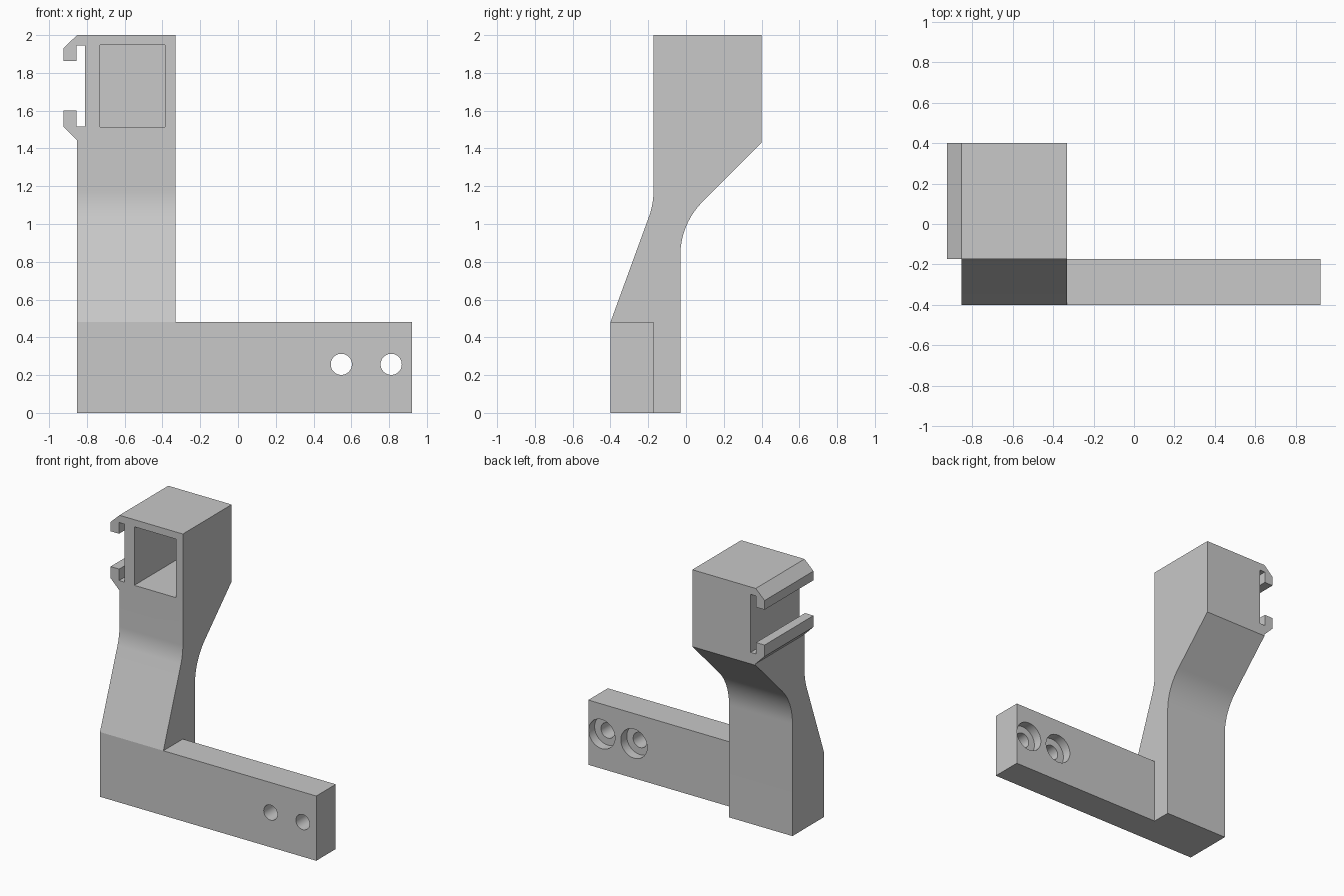
import bpy
import bmesh
from math import tan, pi
from mathutils import Vector, Matrix

cube = bpy.data.objects.get("Cube")
if cube:
    bpy.data.objects.remove(cube, do_unlink=True)

grey = bpy.data.materials.new("light grey")
grey.use_nodes = True
COLOUR = (0.58, 0.58, 0.58, 1)
grey.diffuse_color = COLOUR
grey.node_tree.nodes["Principled BSDF"].inputs["Base Color"].default_value = COLOUR


def finish(name, bm):
    bmesh.ops.recalc_face_normals(bm, faces=bm.faces)
    mesh = bpy.data.meshes.new(name)
    bm.to_mesh(mesh)
    bm.free()
    mesh.materials.append(grey)
    obj = bpy.data.objects.new(name, mesh)
    bpy.context.collection.objects.link(obj)
    return obj


def prism(name, profile, axis, start, end):
    """Extrude a closed profile along x (profile is y, z) or y (profile is x, z)."""
    bm = bmesh.new()

    def ring(d):
        return [bm.verts.new((d, a, b) if axis == "x" else (a, d, b)) for a, b in profile]

    near, far = ring(start), ring(end)
    bm.faces.new(near)
    bm.faces.new(far[::-1])
    for i in range(len(profile)):
        bm.faces.new((near[i], near[i - 1], far[i - 1], far[i]))
    return finish(name, bm)


def block(name, x0, x1, y0, y1, z0, z1):
    return prism(name, [(x0, z0), (x1, z0), (x1, z1), (x0, z1)], "y", y0, y1)


def drill(name, x, z, radius, y0, y1):
    bm = bmesh.new()
    matrix = Matrix.Translation((x, (y0 + y1) / 2, z)) @ Matrix.Rotation(pi / 2, 4, "X")
    bmesh.ops.create_cone(bm, cap_ends=True, segments=48, radius1=radius, radius2=radius,
                          depth=y1 - y0, matrix=matrix)
    return finish(name, bm)


def fillet(before, corner, after, radius, steps=12):
    """Points of a round arc replacing a profile corner."""
    corner = Vector(corner)
    u = (Vector(before) - corner).normalized()
    v = (Vector(after) - corner).normalized()
    tangent = radius / tan(u.angle(v) / 2)
    p, q = corner + u * tangent, corner + v * tangent
    middle = (u + v).normalized()
    centre = corner + middle * tangent / u.dot(middle)
    return [tuple(centre + (p.lerp(q, i / steps) - centre).normalized() * radius)
            for i in range(steps + 1)]


def combine(target, tool, operation):
    mod = target.modifiers.new("combine", "BOOLEAN")
    mod.operation = operation
    mod.solver = "EXACT"
    mod.object = tool
    bpy.context.view_layer.objects.active = target
    bpy.ops.object.modifier_apply(modifier=mod.name)
    bpy.data.objects.remove(tool, do_unlink=True)


# Post: side profile with two soft bends
FRONT, BACK, STEM = -0.172, 0.4, -0.03
toe, knee = (-0.4, 0.48), (FRONT, 1.105)
heel, bend, overhang = (STEM, 0), (STEM, 1.0), (BACK, 1.43)
profile = [(-0.4, 0), heel]
profile += fillet(heel, bend, overhang, 0.4)
profile += [overhang, (BACK, 2), (FRONT, 2)]
profile += fillet((FRONT, 2), knee, toe, 0.4)
profile += [toe]
bracket = prism("bracket", profile, "x", -0.852, -0.332)

# Foot arm
combine(bracket, block("arm", -0.6, 0.922, -0.4, FRONT, 0, 0.48), "UNION")

# Clip rail on the side of the head, hollowed to leave two hooks
rail = [(-0.78, 2), (-0.852, 2), (-0.925, 1.93), (-0.925, 1.515), (-0.852, 1.442), (-0.78, 1.442)]
combine(bracket, prism("clip_rail", rail, "y", FRONT, BACK), "UNION")
slot = [(-1, 1.6), (-0.855, 1.6), (-0.855, 1.515), (-0.81, 1.515),
        (-0.81, 1.945), (-0.855, 1.945), (-0.855, 1.862), (-1, 1.862)]
combine(bracket, prism("clip_slot", slot, "y", -0.6, 0.6), "DIFFERENCE")

# Blind pocket in the head
combine(bracket, block("pocket", -0.73, -0.387, -0.6, 0.35, 1.513, 1.947), "DIFFERENCE")

# Screw holes, counterbored from behind
for x in (0.547, 0.811):
    combine(bracket, drill("hole", x, 0.257, 0.056, -0.6, 0), "DIFFERENCE")
    combine(bracket, drill("counterbore", x, 0.257, 0.108, FRONT - 0.07, 0), "DIFFERENCE")

bpy.ops.object.select_all(action="DESELECT")
bracket.select_set(True)
bpy.context.view_layer.objects.active = bracket
bpy.ops.object.shade_smooth_by_angle(angle=pi / 9.5)
